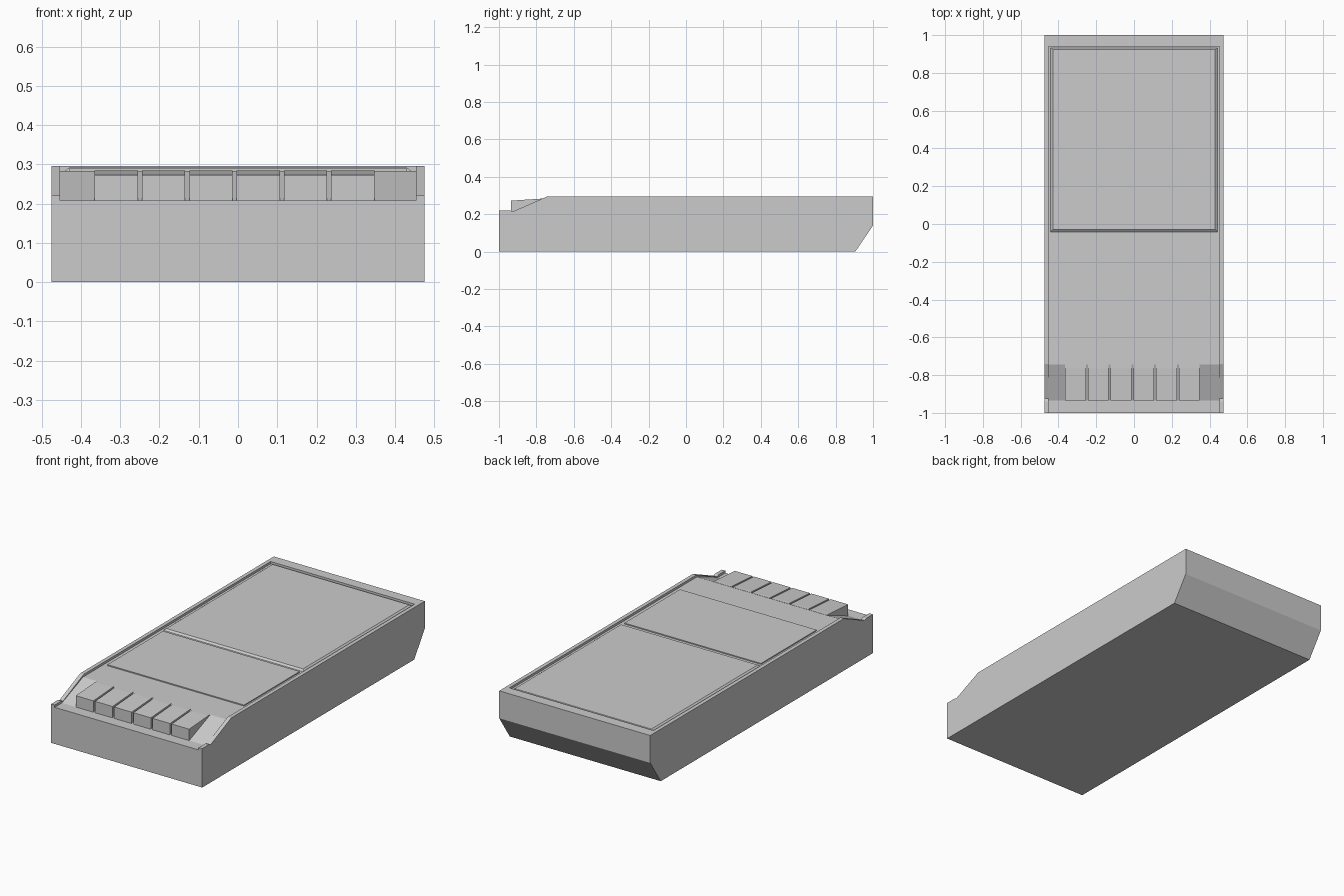
import bpy, bmesh

if "Cube" in bpy.data.objects:
    bpy.data.objects.remove(bpy.data.objects["Cube"])


def finish(name, bm):
    bmesh.ops.recalc_face_normals(bm, faces=bm.faces)
    mesh = bpy.data.meshes.new(name)
    bm.to_mesh(mesh)
    bm.free()
    obj = bpy.data.objects.new(name, mesh)
    bpy.context.collection.objects.link(obj)
    return obj


def extrude_profile(name, profile, x0, x1):
    """Extrude a (y, z) side profile from x0 to x1."""
    bm = bmesh.new()
    face = bm.faces.new([bm.verts.new((x0, y, z)) for y, z in profile])
    new = bmesh.ops.extrude_face_region(bm, geom=[face])["geom"]
    verts = [v for v in new if isinstance(v, bmesh.types.BMVert)]
    bmesh.ops.translate(bm, verts=verts, vec=(x1 - x0, 0, 0))
    return finish(name, bm)


def panel(name, bottom, top, z0, z1):
    """Tapered slab; bottom and top are (half width, y front, y back)."""
    bm = bmesh.new()
    rings = []
    for (w, ya, yb), z in ((bottom, z0), (top, z1)):
        rings.append([bm.verts.new((x, y, z))
                      for x, y in ((-w, ya), (w, ya), (w, yb), (-w, yb))])
    for ring in rings:
        bm.faces.new(ring)
    for i in range(4):
        j = (i + 1) % 4
        bm.faces.new((rings[0][i], rings[0][j], rings[1][j], rings[1][i]))
    return finish(name, bm)


# Main case: side profile with stepped front and chamfered back underside
case = extrude_profile("case", [
    (-1, 0), (0.905, 0), (1, 0.14), (1, 0.296), (-0.74, 0.296),
    (-0.925, 0.215), (-0.94, 0.221), (-1, 0.221)], -0.475, 0.475)

# Shallow recess between the thin side walls, open at the front
cutter = extrude_profile("recess_cutter", [
    (-1.1, 0.208), (-0.935, 0.208), (-0.745, 0.283), (0.94, 0.283),
    (0.94, 0.4), (-1.1, 0.4)], -0.453, 0.453)
cutter.hide_render = True
mod = case.modifiers.new("recess", "BOOLEAN")
mod.operation = "DIFFERENCE"
mod.solver = "EXACT"
mod.object = cutter
bpy.context.view_layer.objects.active = case
bpy.ops.object.modifier_apply(modifier=mod.name)
bpy.data.objects.remove(cutter)

# Lid with bevelled border, and the flat plate in front of it
panel("lid", (0.445, -0.045, 0.935), (0.43, -0.03, 0.925), 0.28, 0.292)
panel("front_plate", (0.43, -0.56, -0.06), (0.43, -0.56, -0.06), 0.28, 0.289)

# Row of six push keys standing on the slope
for i in range(6):
    x = -0.365 + i * 0.1205
    extrude_profile(f"key_{i + 1}", [
        (-0.935, 0.206), (-0.935, 0.273), (-0.765, 0.284), (-0.745, 0.284),
        (-0.745, 0.275)], x, x + 0.11)
